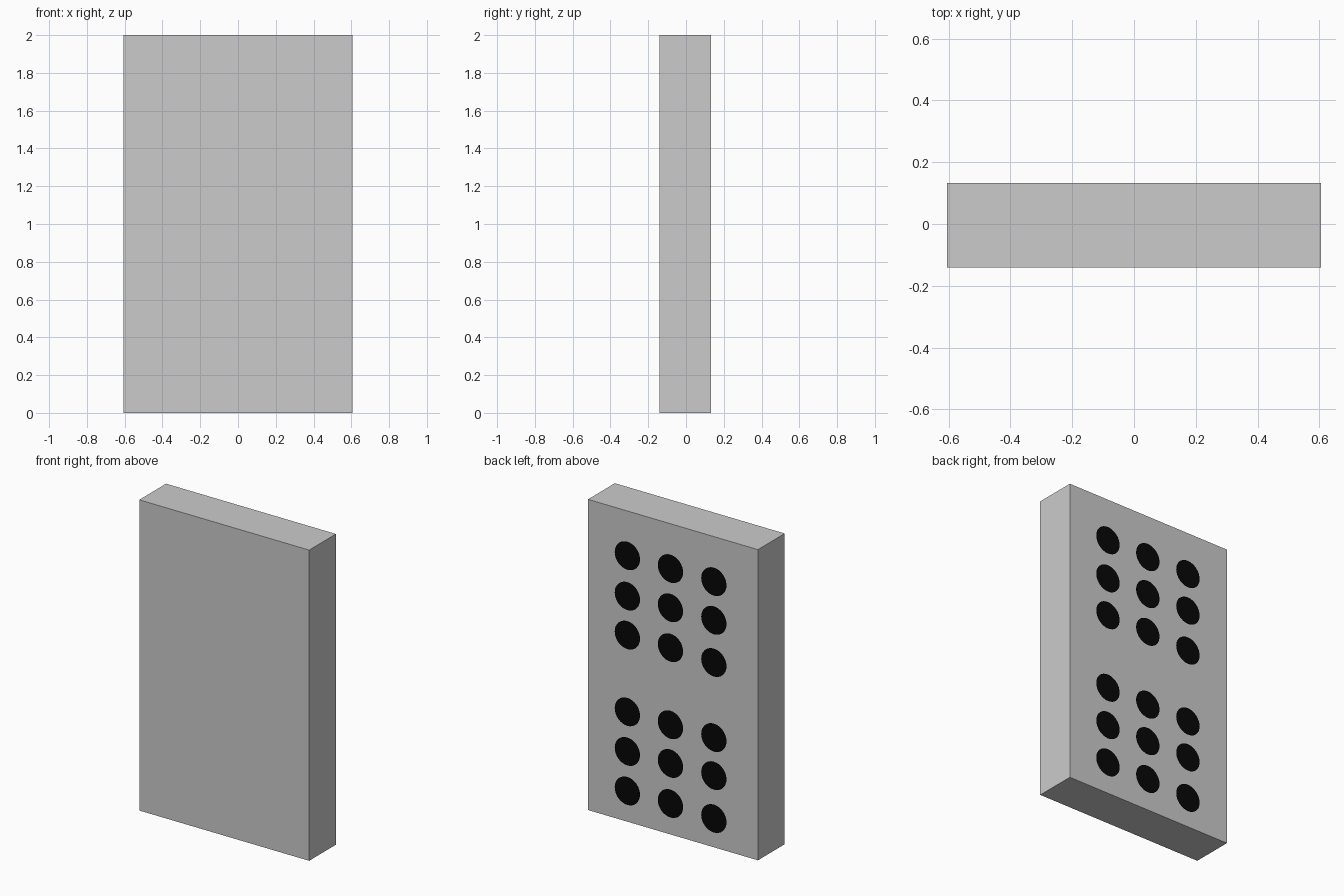
import bpy
from math import pi

if "Cube" in bpy.data.objects:
    bpy.data.objects.remove(bpy.data.objects["Cube"])

# Main slab
bpy.ops.mesh.primitive_cube_add(size=1, location=(0, -0.004, 1))
slab = bpy.context.object
slab.name = "slab"
slab.scale = (1.21, 0.272, 2.0)

black = bpy.data.materials.new("black")
black.diffuse_color = (0.002, 0.002, 0.002, 1)
black.use_nodes = True
black.node_tree.nodes["Principled BSDF"].inputs["Base Color"].default_value = black.diffuse_color

# Columns of flat round dots just off the back face: x position, heights
columns = [
    (0.319, (1.717, 1.457, 1.206, 0.712, 0.457, 0.203)),
    (0.012, (1.716, 1.464, 1.207, 0.711, 0.462, 0.204)),
    (-0.297, (1.715, 1.466, 1.194, 0.711, 0.466, 0.190)),
]
for c, (x, heights) in enumerate(columns):
    for r, z in enumerate(heights):
        bpy.ops.mesh.primitive_circle_add(
            vertices=32, radius=0.09, fill_type='NGON',
            location=(x, 0.141, z), rotation=(-pi / 2, 0, 0))
        dot = bpy.context.object
        dot.name = f"back_dot_{c + 1}_{r + 1}"
        dot.data.materials.append(black)
